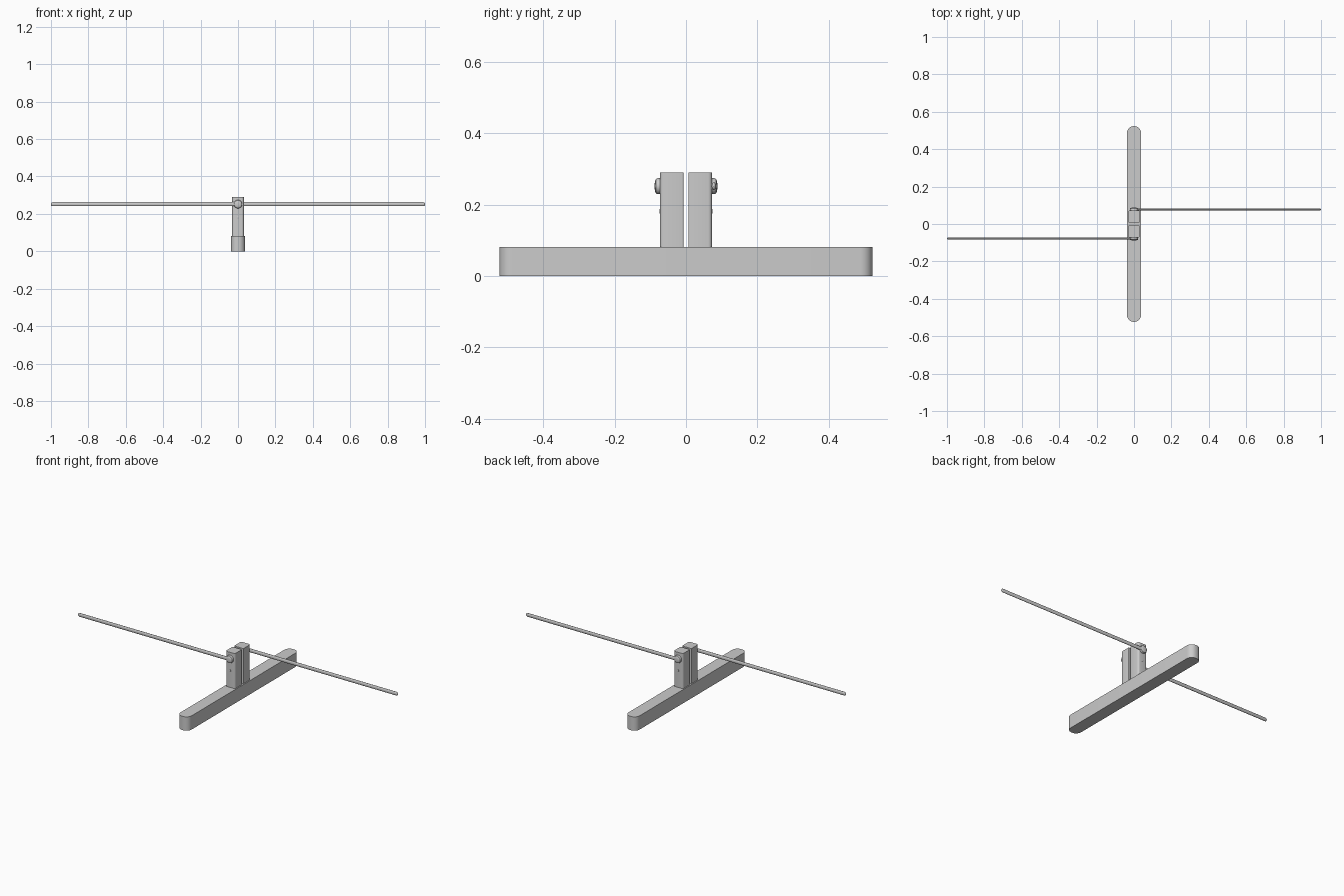
import bpy, bmesh, math
from mathutils import Matrix

if "Cube" in bpy.data.objects:
    bpy.data.objects.remove(bpy.data.objects["Cube"])


def finish(bm, name, turn=0.0, smooth=True):
    bmesh.ops.recalc_face_normals(bm, faces=bm.faces)
    bm.transform(Matrix.Rotation(turn, 4, 'Z'))
    me = bpy.data.meshes.new(name)
    bm.to_mesh(me)
    bm.free()
    ob = bpy.data.objects.new(name, me)
    bpy.context.collection.objects.link(ob)
    if smooth:
        bpy.ops.object.select_all(action='DESELECT')
        ob.select_set(True)
        bpy.context.view_layer.objects.active = ob
        bpy.ops.object.shade_smooth_by_angle(angle=math.radians(35))
    return ob


def rounded_outline(x0, x1, y0, y1, r_front, r_back, n):
    """Plan outline with separate corner radii at the front (y0) and back (y1)."""
    pts = []
    corners = [(x1, y1, -1, -1, r_back), (x0, y1, 1, -1, r_back),
               (x0, y0, 1, 1, r_front), (x1, y0, -1, 1, r_front)]
    for q, (x, y, sx, sy, r) in enumerate(corners):
        for i in range(n + 1):
            a = math.pi / 2 * (q + i / n)
            pts.append((x + sx * r + r * math.cos(a), y + sy * r + r * math.sin(a)))
    return pts


def prism(name, pts, z0, z1, turn=0.0):
    bm = bmesh.new()
    face = bm.faces.new([bm.verts.new((x, y, z0)) for x, y in pts])
    ext = bmesh.ops.extrude_face_region(bm, geom=[face])
    top = [v for v in ext['geom'] if isinstance(v, bmesh.types.BMVert)]
    bmesh.ops.translate(bm, verts=top, vec=(0, 0, z1 - z0))
    return finish(bm, name, turn)


def loft(name, rings, place, turn=0.0):
    """Bridge equal-length rings of 3D points and cap both ends."""
    bm = bmesh.new()
    loops = [[bm.verts.new(p) for p in ring] for ring in rings]
    n = len(loops[0])
    for a, b in zip(loops, loops[1:]):
        for i in range(n):
            j = (i + 1) % n
            bm.faces.new((a[i], a[j], b[j], b[i]))
    bm.faces.new(loops[0])
    bm.faces.new(loops[-1])
    bm.transform(Matrix.Translation(place))
    return finish(bm, name, turn)


def circle(r, n=32):
    return [(r * math.cos(2 * math.pi * i / n), r * math.sin(2 * math.pi * i / n))
            for i in range(n)]


# long floor base with rounded ends
prism("base", rounded_outline(-0.037, 0.037, -0.523, 0.523, 0.034, 0.034, 8), 0, 0.082)

# the two arm assemblies are the same part turned half a revolution
for side, turn in (("front", 0.0), ("back", math.pi)):
    # upright post
    prism(side + "_post",
          rounded_outline(-0.031, 0.031, -0.073, -0.007, 0.011, 0.004, 4),
          0.08, 0.291, turn)

    # domed pivot knob
    profile = [(-0.070, 0.0225), (-0.080, 0.0225), (-0.084, 0.0205),
               (-0.0868, 0.015), (-0.088, 0.007)]
    loft(side + "_pivot", [[(x, y, z) for x, z in circle(r)] for y, r in profile],
         (0, 0, 0.252), turn)

    # slim oval arm with a rounded tip
    stations = [(0.0, 1), (-0.990, 1), (-0.995, 0.85), (-0.9985, 0.55), (-1.0, 0.2)]
    loft(side + "_arm",
         [[(x, 0.006 * s * c, 0.011 * s * d) for c, d in circle(1, 20)]
          for x, s in stations], (0, -0.078, 0.252), turn)

    # small lock button on the post face
    loft(side + "_lock_button",
         [[(x * s, y, z * s * 1.5) for x, z in circle(0.004, 16)]
          for y, s in ((0.002, 1), (-0.001, 1), (-0.002, 0.6))],
         (0, -0.073, 0.182), turn)
